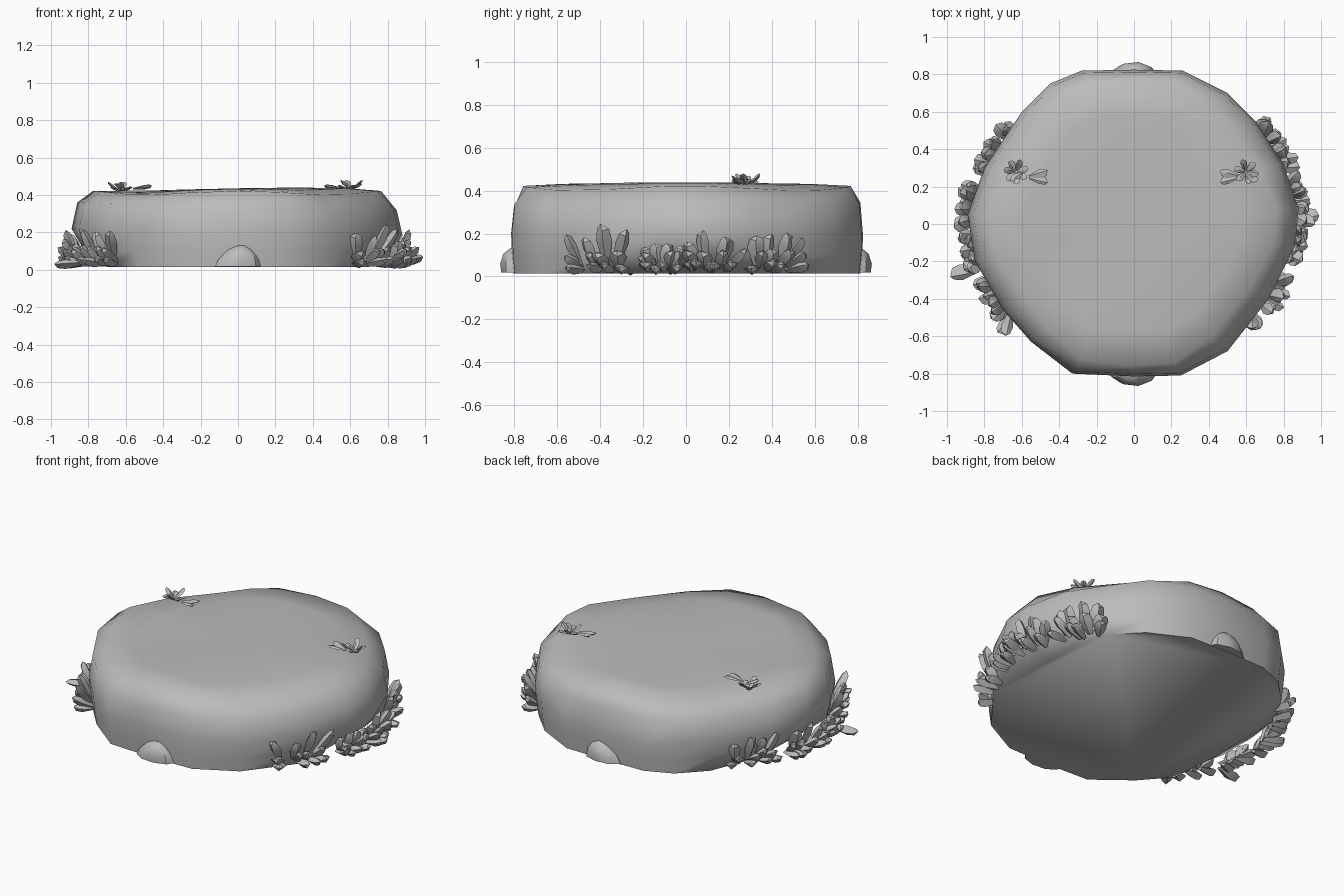
import bpy, bmesh, math, random
from mathutils import Vector

if "Cube" in bpy.data.objects:
    bpy.data.objects.remove(bpy.data.objects["Cube"])

random.seed(11)


def material(name, v):
    m = bpy.data.materials.new(name)
    m.diffuse_color = (v, v, v, 1)
    m.use_nodes = True
    m.node_tree.nodes["Principled BSDF"].inputs["Base Color"].default_value = m.diffuse_color
    return m


GREY = material("stone grey", 0.5)


def finish(bm, name, angle):
    bmesh.ops.recalc_face_normals(bm, faces=bm.faces[:])
    me = bpy.data.meshes.new(name)
    bm.to_mesh(me)
    bm.free()
    ob = bpy.data.objects.new(name, me)
    bpy.context.collection.objects.link(ob)
    me.materials.append(GREY)
    bpy.ops.object.select_all(action='DESELECT')
    ob.select_set(True)
    bpy.context.view_layer.objects.active = ob
    bpy.ops.object.shade_smooth_by_angle(angle=math.radians(angle))
    return ob


def bridge(bm, a, b):
    n = len(a)
    for i in range(n):
        bm.faces.new((a[i], a[(i + 1) % n], b[(i + 1) % n], b[i]))


# Rock slab: stacked, slightly uneven rings of one outline
OUTLINE = [(-.33, -.80), (0, -.815), (.25, -.81), (.50, -.68), (.72, -.40),
           (.86, -.12), (.88, .08), (.80, .32), (.65, .55), (.50, .70),
           (.26, .82), (0, .825), (-.28, .82), (-.45, .75), (-.60, .60),
           (-.80, .30), (-.89, .05), (-.85, -.20), (-.70, -.46), (-.55, -.63)]
# x scale, y scale, z, widest x (the foot is undercut at the sides)
RINGS = [(.97, .985, .015, .70), (.985, .995, .10, .82), (1, 1, .20, 1), (.965, .985, .34, 1),
         (.87, .93, .422, 1), (.66, .70, .43, 1), (.42, .44, .43, 1), (.18, .2, .43, 1)]


def top_z(x, y):
    # gentle swelling of the upper face, with a shallow dent at the left
    dent = math.exp(-((x + .45) ** 2 + (y + .22) ** 2) / .03)
    return .431 + .008 * math.sin(3.2 * x + .6) * math.cos(2.5 * y) - .014 * dent


bm = bmesh.new()
prev = None
for k, (sx, sy, z, limit) in enumerate(RINGS):
    ring = []
    for x, y in OUTLINE:
        corner = math.sin(2 * math.atan2(y, x)) ** 2
        px, py, pz = x * sx, y * sy, z
        if k == 4:                       # rim drops at the diagonals
            px, py, pz = px * (1 - .05 * corner), py * (1 - .05 * corner), z - .022 * corner
        if k > 4:
            pz = top_z(px, py) - (.008 * corner if k == 5 else 0)
        if k in (2, 3):
            pz += random.uniform(-.025, .02)
        px = max(-limit, min(limit, px))
        ring.append(bm.verts.new((px, py, pz)))
    if prev:
        bridge(bm, prev, ring)
    else:
        bm.faces.new(ring)
    prev = ring
centre = bm.verts.new((0, 0, top_z(0, 0)))
for i in range(len(prev)):
    bm.faces.new((prev[i], prev[(i + 1) % len(prev)], centre))
finish(bm, "rock_slab", 80)


# Half-buried pebbles at front and back
def pebble(name, sign):
    bm = bmesh.new()
    prev = None
    for w, d, z in ((.128, .07, .018), (.112, .075, .06), (.07, .06, .105), (.025, .03, .13)):
        ring = []
        for i in range(9):
            a = math.tau * i / 9
            ring.append(bm.verts.new((w * math.cos(a) + .15 * z - .005,
                                      sign * (.792 + d * math.sin(a)), z)))
        if prev:
            bridge(bm, prev, ring)
        else:
            bm.faces.new(ring)
        prev = ring
    bm.faces.new(prev)
    finish(bm, name, 35)


pebble("front_pebble", -1)
pebble("back_pebble", 1)


# One chunky keeled leaf from a base to a blunt tip
def leaf(bm, base, tip, width, thick):
    base, tip = Vector(base), Vector(tip)
    d = tip - base
    side = d.cross(Vector((0, 0, 1)))
    if side.length < 1e-4:
        side = Vector((1, 0, 0))
    side.normalize()
    up = side.cross(d).normalized()
    skew = random.uniform(-.2, .2) * width
    prev = None
    for t, w in ((0, .4), (.6, 1), (.88, .75)):
        c = base + d * t
        ring = [bm.verts.new(c + side * width * w * .5),
                bm.verts.new(c + up * thick * w * .4 + side * skew),
                bm.verts.new(c - side * width * w * .5),
                bm.verts.new(c - up * thick * w * .6)]
        if prev:
            bridge(bm, prev, ring)
        else:
            bm.faces.new(ring)
        prev = ring
    end = bm.verts.new(tip + side * skew)
    for i in range(4):
        bm.faces.new((prev[i], prev[(i + 1) % 4], end))


def edge_x(y, s):
    # x of the rock's side at a given y
    pts = sorted((p for p in OUTLINE if p[0] * s > .2), key=lambda p: p[1])
    for (x0, y0), (x1, y1) in zip(pts, pts[1:]):
        if y0 <= y <= y1:
            return x0 + (x1 - x0) * (y - y0) / (y1 - y0)
    return .5 * s


# Leafy clumps round the foot of both sides: centre y, half spread, height
def clump(name, s, yc, spread, height):
    bm = bmesh.new()
    for row, (elev, n) in enumerate(((12, 4), (38, 4), (66, 4))):
        for i in range(n):
            u = (i + .5) / n * 2 - 1
            y = yc + u * spread * .72 + random.uniform(-.02, .02)
            x = edge_x(y, s)
            out = Vector((x, y * .9, 0)).normalized()
            tan = Vector((-out.y, out.x, 0)) * s
            base = Vector((x, y, 0)) - out * (.045, .03, .02)[row]
            base.z = .03 + .012 * row
            e = math.radians(elev + random.uniform(-8, 8))
            length = (.135, .14, height * .95)[row] * random.uniform(.75, 1.1)
            length = min(length, height * 1.1)
            d = out * math.cos(e) + Vector((0, 0, math.sin(e))) + tan * (u * .4 + random.uniform(-.2, .2))
            tip = base + d.normalized() * length
            tip.x = max(-.985, min(.985, tip.x))
            leaf(bm, base, tip, random.uniform(.06, .088), .05)
    for v in bm.verts:
        v.co.z = max(v.co.z, .006)
    finish(bm, name, 35)


for s, label in ((1, "right"), (-1, "left")):
    for k, (yc, spread, h) in enumerate(((-.40, .15, .205), (-.12, .11, .11),
                                         (.12, .13, .165), (.41, .14, .18))):
        clump(f"{label}_leaf_clump_{k + 1}", s, yc - .01 * (1 - s), spread, h)

# Longest outer leaves, low to the ground
for label, b, t in (("right", (.86, .03, .04), (.99, .05, .07)),
                    ("left", (-.83, -.24, .04), (-.985, -.27, .03))):
    bm = bmesh.new()
    leaf(bm, b, t, .085, .05)
    for v in bm.verts:
        v.co.z = max(v.co.z, 0)
        v.co.x = max(-1, min(1, v.co.x))
    finish(bm, label + "_long_leaf", 35)


# Small rosettes and fallen leaves on the top face
def rosette(name, x, y, r, n, start, rise):
    bm = bmesh.new()
    z = top_z(x, y)
    for i in range(n):
        a = start + math.tau * i / n
        c, q = math.cos(a), math.sin(a)
        leaf(bm, (x + .008 * c, y + .008 * q, z - .004),
             (x + r * c, y + r * q, z + rise * (1 if i % 2 else .4)), .036, .014)
    finish(bm, name, 35)


rosette("left_rosette", -.63, .28, .068, 7, .3, .045)
rosette("right_rosette", .60, .28, .068, 6, .8, .045)
for label, s in (("left", -1), ("right", 1)):
    bm = bmesh.new()
    leaf(bm, (s * .56, .25, .434), (s * .46, .28, .452), .05, .02)
    leaf(bm, (s * .56, .25, .434), (s * .46, .225, .446), .045, .02)
    leaf(bm, (s * .60, .27, .435), (s * .66, .23, .46), .045, .02)
    finish(bm, label + "_fallen_leaves", 35)
